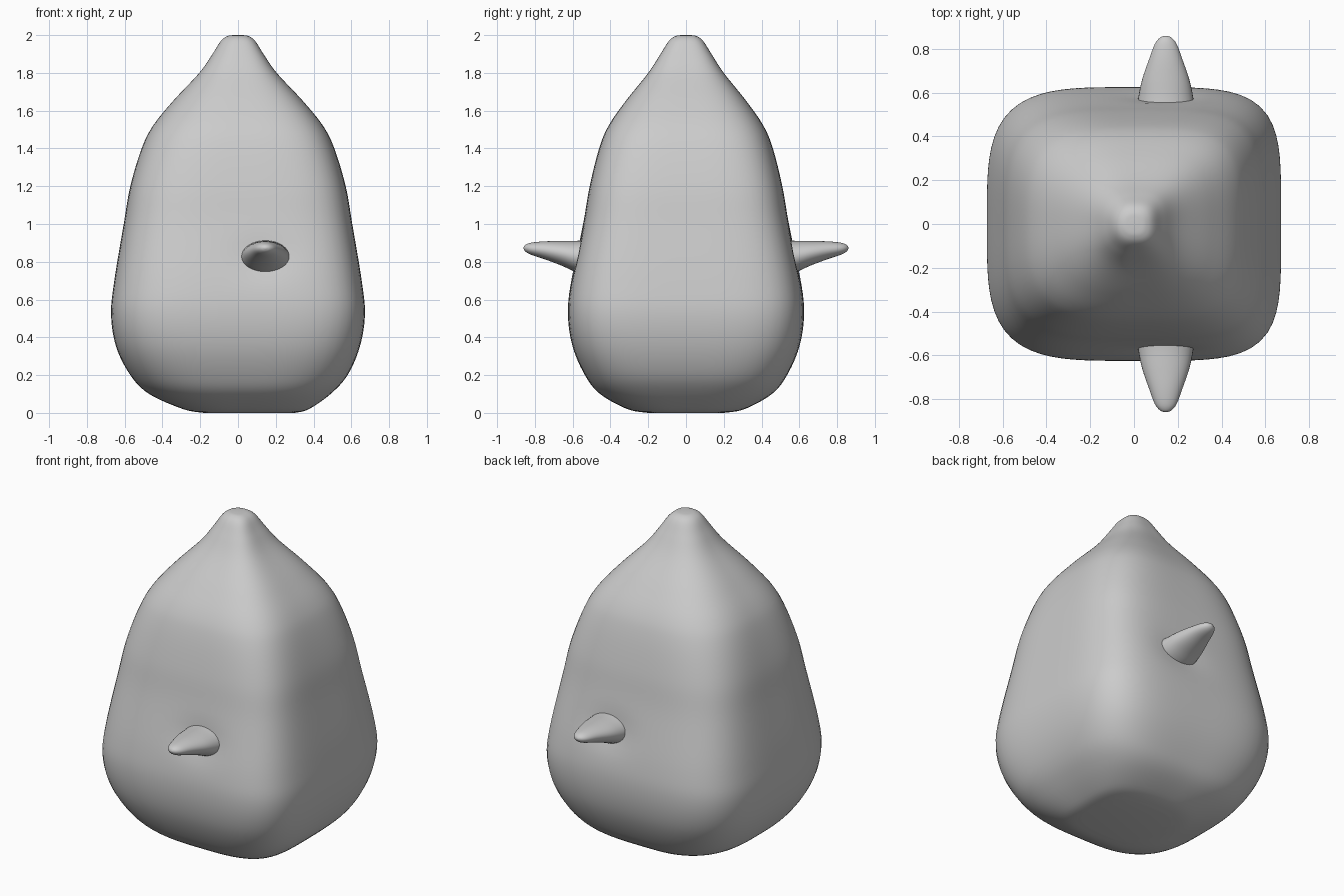
import bpy, bmesh, math

if "Cube" in bpy.data.objects:
    bpy.data.objects.remove(bpy.data.objects["Cube"])


def smooth_rows(rows, steps):
    """Catmull-Rom interpolation between profile rows."""
    out = []
    for i in range(len(rows) - 1):
        p0, p1, p2 = rows[max(i - 1, 0)], rows[i], rows[i + 1]
        p3 = rows[min(i + 2, len(rows) - 1)]
        for k in range(steps):
            t = k / steps
            out.append([0.5 * (2 * b + (c - a) * t + (2 * a - 5 * b + 4 * c - d) * t * t
                               + (3 * b - a - 3 * c + d) * t ** 3)
                        for a, b, c, d in zip(p0, p1, p2, p3)])
    out.append(list(rows[-1]))
    return out


def loft(name, rings):
    """Skin a list of closed rings and cap both ends."""
    bm = bmesh.new()
    loops = [[bm.verts.new(p) for p in ring] for ring in rings]
    n = len(loops[0])
    for lo, hi in zip(loops, loops[1:]):
        for j in range(n):
            bm.faces.new((lo[j], lo[(j + 1) % n], hi[(j + 1) % n], hi[j]))
    bm.faces.new(loops[0][::-1])
    bm.faces.new(loops[-1])
    bmesh.ops.recalc_face_normals(bm, faces=bm.faces)
    mesh = bpy.data.meshes.new(name)
    bm.to_mesh(mesh)
    bm.free()
    for f in mesh.polygons:
        f.use_smooth = True
    obj = bpy.data.objects.new(name, mesh)
    bpy.context.collection.objects.link(obj)
    return obj


# Body: rounded-square sections (z, left x, right x, half y, squareness)
profile = [
    (0.00, 0.18, 0.30, 0.20, 2.8),
    (0.02, 0.29, 0.375, 0.31, 2.9),
    (0.10, 0.47, 0.49, 0.455, 3.1),
    (0.20, 0.57, 0.58, 0.535, 3.4),
    (0.35, 0.645, 0.645, 0.60, 3.7),
    (0.52, 0.672, 0.672, 0.625, 3.9),
    (0.70, 0.655, 0.655, 0.608, 3.9),
    (1.00, 0.605, 0.605, 0.545, 3.8),
    (1.20, 0.57, 0.57, 0.51, 3.6),
    (1.40, 0.51, 0.51, 0.46, 3.3),
    (1.52, 0.45, 0.45, 0.41, 3.1),
    (1.65, 0.345, 0.345, 0.32, 2.9),
    (1.80, 0.205, 0.205, 0.20, 2.7),
    (1.90, 0.135, 0.135, 0.135, 2.5),
    (1.97, 0.09, 0.09, 0.09, 2.3),
    (1.995, 0.055, 0.055, 0.055, 2.2),
    (2.00, 0.02, 0.02, 0.02, 2.0),
]
SEG = 96
rings = []
for z, left, right, half_y, power in smooth_rows(profile, 6):
    ring = []
    for j in range(SEG):
        a = 2 * math.pi * j / SEG
        c, s = math.cos(a), math.sin(a)
        p = power + (0.6 if c > 0 else -0.1)
        r = (abs(c) ** p + abs(s) ** p) ** (-1 / p)
        x, y = (right if c > 0 else left) * r * c, half_y * r * s
        # shallow dimple around each fin
        if abs(s) > 0.5:
            d = ((x - 0.13) / 0.15) ** 2 + ((z - 0.82) / 0.10) ** 2
            y -= math.copysign(0.02 * math.exp(-d), s)
        ring.append((x, y, max(z, 0)))
    rings.append(ring)
loft("body", rings)

# Fins: tapered oval spikes (y, centre z, half x, half z)
fin = smooth_rows([
    (0.50, 0.822, 0.135, 0.095),
    (0.58, 0.828, 0.125, 0.083),
    (0.66, 0.845, 0.108, 0.065),
    (0.75, 0.861, 0.077, 0.047),
    (0.82, 0.869, 0.051, 0.032),
    (0.85, 0.872, 0.028, 0.018),
    (0.86, 0.873, 0.006, 0.004),
], 4)
for side, name in ((-1, "front_fin"), (1, "back_fin")):
    loft(name, [[(0.145 + hx * math.cos(2 * math.pi * j / 32), side * y,
                  cz + hz * math.sin(2 * math.pi * j / 32)) for j in range(32)]
                for y, cz, hx, hz in fin])
